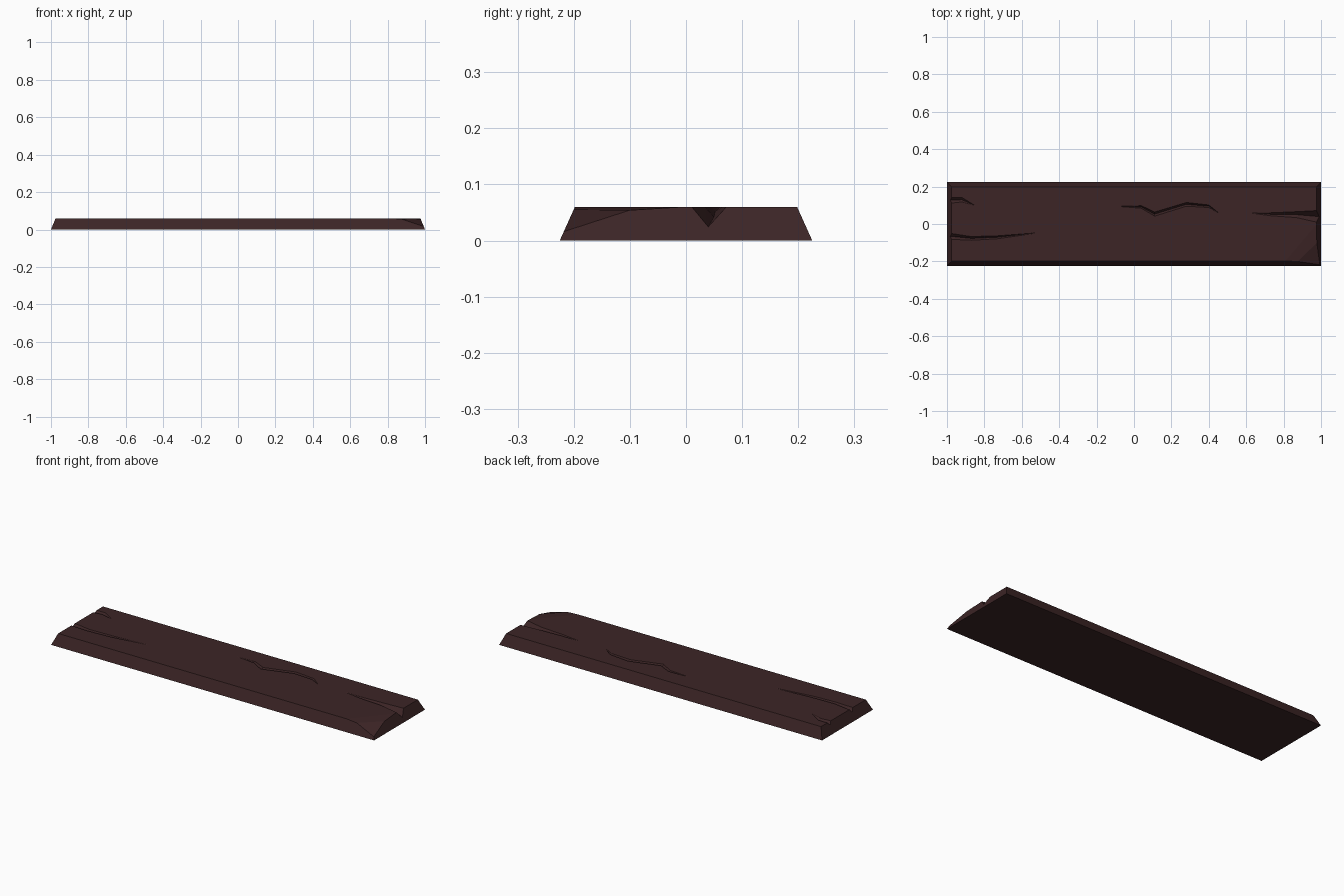
import bpy, bmesh
from mathutils import Vector

if "Cube" in bpy.data.objects:
    bpy.data.objects.remove(bpy.data.objects["Cube"])

H = 0.06

wood = bpy.data.materials.new("dark brown wood")
wood.diffuse_color = (0.045, 0.018, 0.019, 1)
wood.use_nodes = True
wood.node_tree.nodes["Principled BSDF"].inputs["Base Color"].default_value = wood.diffuse_color


def add_object(name, bm):
    bmesh.ops.recalc_face_normals(bm, faces=bm.faces[:])
    me = bpy.data.meshes.new(name)
    bm.to_mesh(me)
    bm.free()
    ob = bpy.data.objects.new(name, me)
    bpy.context.collection.objects.link(ob)
    return ob


def chip(bm, a, b, c):
    """Slice off the material above the plane through three points."""
    a, b, c = Vector(a), Vector(b), Vector(c)
    n = (b - a).cross(c - a).normalized()
    if n.z < 0:
        n = -n
    res = bmesh.ops.bisect_plane(bm, geom=bm.verts[:] + bm.edges[:] + bm.faces[:],
                                 plane_co=a, plane_no=n, clear_outer=True)
    edges = [e for e in res["geom_cut"] if isinstance(e, bmesh.types.BMEdge)]
    bmesh.ops.holes_fill(bm, edges=edges)


def crack_cutter(name, path):
    """V-groove solid; path holds (x, y, half width, depth)."""
    bm = bmesh.new()
    rings = []
    for x, y, w, d in path:
        rings.append([bm.verts.new(p) for p in (
            (x, y, H - d), (x, y + w, H), (x, y + w, H + 0.03),
            (x, y - w, H + 0.03), (x, y - w, H))])
    for r, s in zip(rings, rings[1:]):
        for i in range(5):
            j = (i + 1) % 5
            bm.faces.new((r[i], r[j], s[j], s[i]))
    bm.faces.new(rings[0])
    bm.faces.new(rings[-1])
    bmesh.ops.triangulate(bm, faces=bm.faces[:])
    ob = add_object(name, bm)
    ob.hide_render = True
    return ob


# Plank with sloping sides
bm = bmesh.new()
bmesh.ops.create_cube(bm, size=1)
for v in bm.verts:
    top = v.co.z > 0
    v.co = Vector(((0.975 if top else 1.0) * (1 if v.co.x > 0 else -1),
                   (0.198 if top else 0.225) * (1 if v.co.y > 0 else -1),
                   H if top else 0))

# Worn front right corner
chip(bm, (0.81, -0.198, H), (0.978, 0.0, H), (0.978, -0.1, 0.054))
chip(bm, (0.87, -0.2, 0.057), (0.978, -0.1, 0.054), (0.99, -0.2, 0.022))
plank = add_object("plank", bm)
plank.data.materials.append(wood)

# Cracks in the top
cracks = {
    "right_end_crack": [(0.63, 0.06, 0.002, 0.001), (0.73, 0.052, 0.008, 0.008),
                        (0.87, 0.05, 0.016, 0.018), (1.02, 0.037, 0.037, 0.04)],
    "middle_crack": [(-0.07, 0.095, 0.002, 0.001), (0.04, 0.091, 0.007, 0.01),
                     (0.11, 0.053, 0.011, 0.015), (0.28, 0.105, 0.010, 0.015),
                     (0.40, 0.095, 0.007, 0.01), (0.45, 0.06, 0.002, 0.001)],
    "left_front_crack": [(-1.02, -0.062, 0.018, 0.02), (-0.87, -0.077, 0.01, 0.014),
                         (-0.73, -0.071, 0.008, 0.01), (-0.53, -0.048, 0.002, 0.001)],
    "left_back_crack": [(-1.02, 0.125, 0.018, 0.018), (-0.92, 0.13, 0.012, 0.012),
                        (-0.855, 0.1, 0.002, 0.001)],
}
for name, path in cracks.items():
    cutter = crack_cutter(name + "_cutter", path)
    mod = plank.modifiers.new(name, "BOOLEAN")
    mod.operation = "DIFFERENCE"
    mod.solver = "EXACT"
    mod.object = cutter

# Apply the cuts and remove the cutters
bpy.context.view_layer.update()
dg = bpy.context.evaluated_depsgraph_get()
cut_mesh = bpy.data.meshes.new_from_object(plank.evaluated_get(dg))
plank.modifiers.clear()
plank.data = cut_mesh
cut_mesh.materials.clear()
cut_mesh.materials.append(wood)
for p in cut_mesh.polygons:
    p.material_index = 0
    p.use_smooth = False
for ob in [o for o in bpy.data.objects if o.name.endswith("_cutter")]:
    bpy.data.objects.remove(ob)
